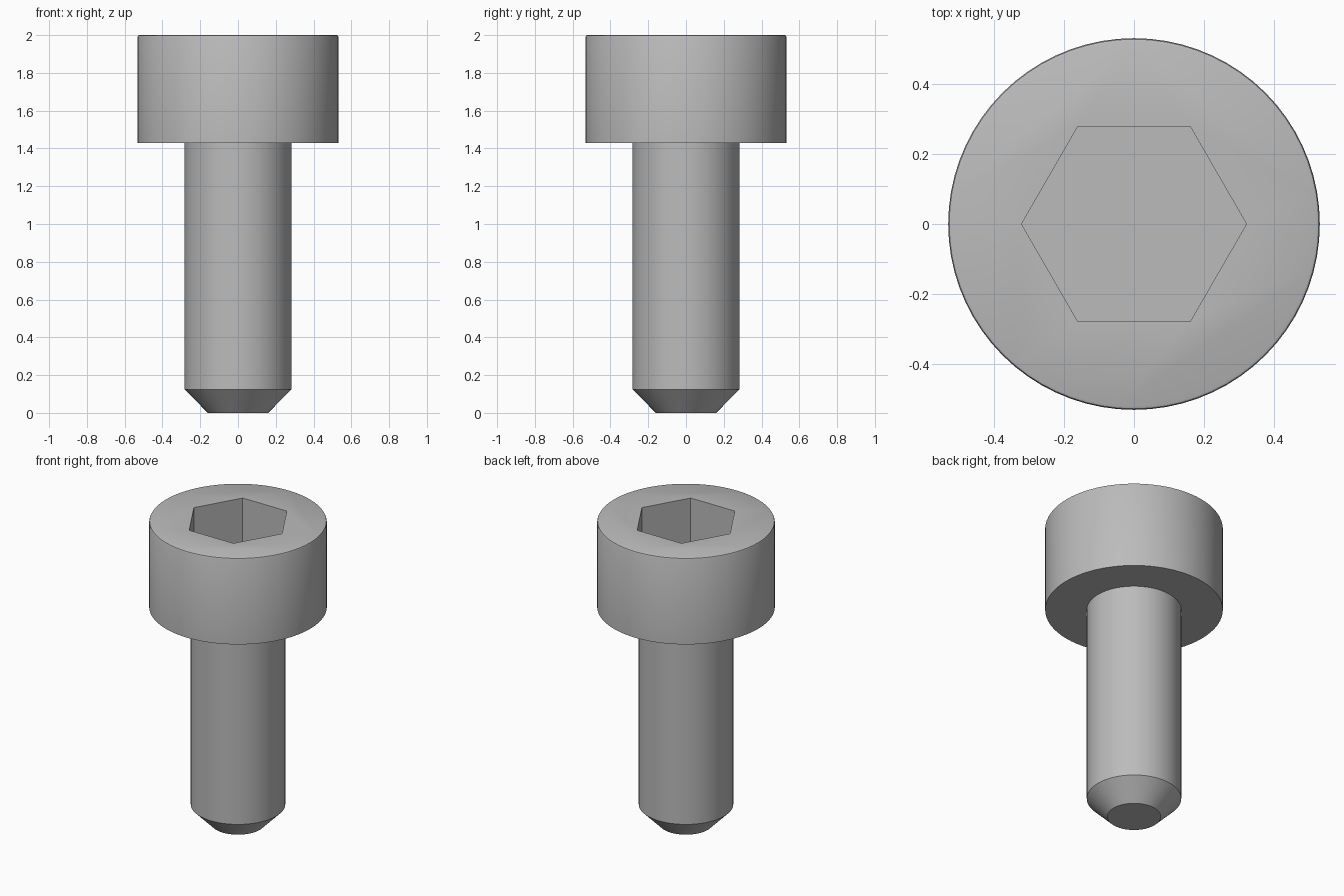
import bpy, bmesh, math

default = bpy.data.objects.get("Cube")
if default:
    bpy.data.objects.remove(default, do_unlink=True)

SEGMENTS = 72
TOP = 2.0
SOCKET_DEPTH = 0.33

# Single steel colour
steel = bpy.data.materials.new("steel_grey")
steel.use_nodes = True
grey = (0.5, 0.5, 0.5, 1)
steel.diffuse_color = grey
steel.node_tree.nodes["Principled BSDF"].inputs["Base Color"].default_value = grey


def ring(bm, radius, z, count=SEGMENTS):
    angles = [math.tau * i / count for i in range(count)]
    return [bm.verts.new((radius * math.cos(a), radius * math.sin(a), z)) for a in angles]


def lathe(name, profile, count=SEGMENTS):
    """Closed solid of revolution from (radius, z) pairs, bottom to top."""
    bm = bmesh.new()
    rings = [ring(bm, r, z, count) for r, z in profile]
    for low, high in zip(rings, rings[1:]):
        for i in range(count):
            j = (i + 1) % count
            bm.faces.new((low[i], low[j], high[j], high[i]))
    bm.faces.new(rings[0][::-1])
    bm.faces.new(rings[-1])
    mesh = bpy.data.meshes.new(name)
    bm.to_mesh(mesh)
    bm.free()
    mesh.materials.append(steel)
    obj = bpy.data.objects.new(name, mesh)
    bpy.context.collection.objects.link(obj)
    return obj


# Chamfered shank and cylindrical head with a softened top rim
screw = lathe("socket_screw", [
    (0.16, 0), (0.283, 0.125), (0.283, 1.43),
    (0.532, 1.43), (0.532, 1.99), (0.529, 1.997), (0.522, TOP),
])

# Hexagonal socket cutter
cutter = lathe("hex_socket_cutter", [(0.322, TOP - SOCKET_DEPTH), (0.322, TOP + 0.1)], 6)
cutter.hide_render = True
cutter.display_type = 'WIRE'

cut = screw.modifiers.new("hex_socket", 'BOOLEAN')
cut.operation = 'DIFFERENCE'
cut.solver = 'EXACT'
cut.object = cutter

# Bake the socket, drop the cutter and shade
bpy.ops.object.select_all(action='DESELECT')
screw.select_set(True)
bpy.context.view_layer.objects.active = screw
bpy.ops.object.modifier_apply(modifier=cut.name)
bpy.data.objects.remove(cutter, do_unlink=True)
bpy.ops.object.shade_smooth_by_angle(angle=math.radians(30))
